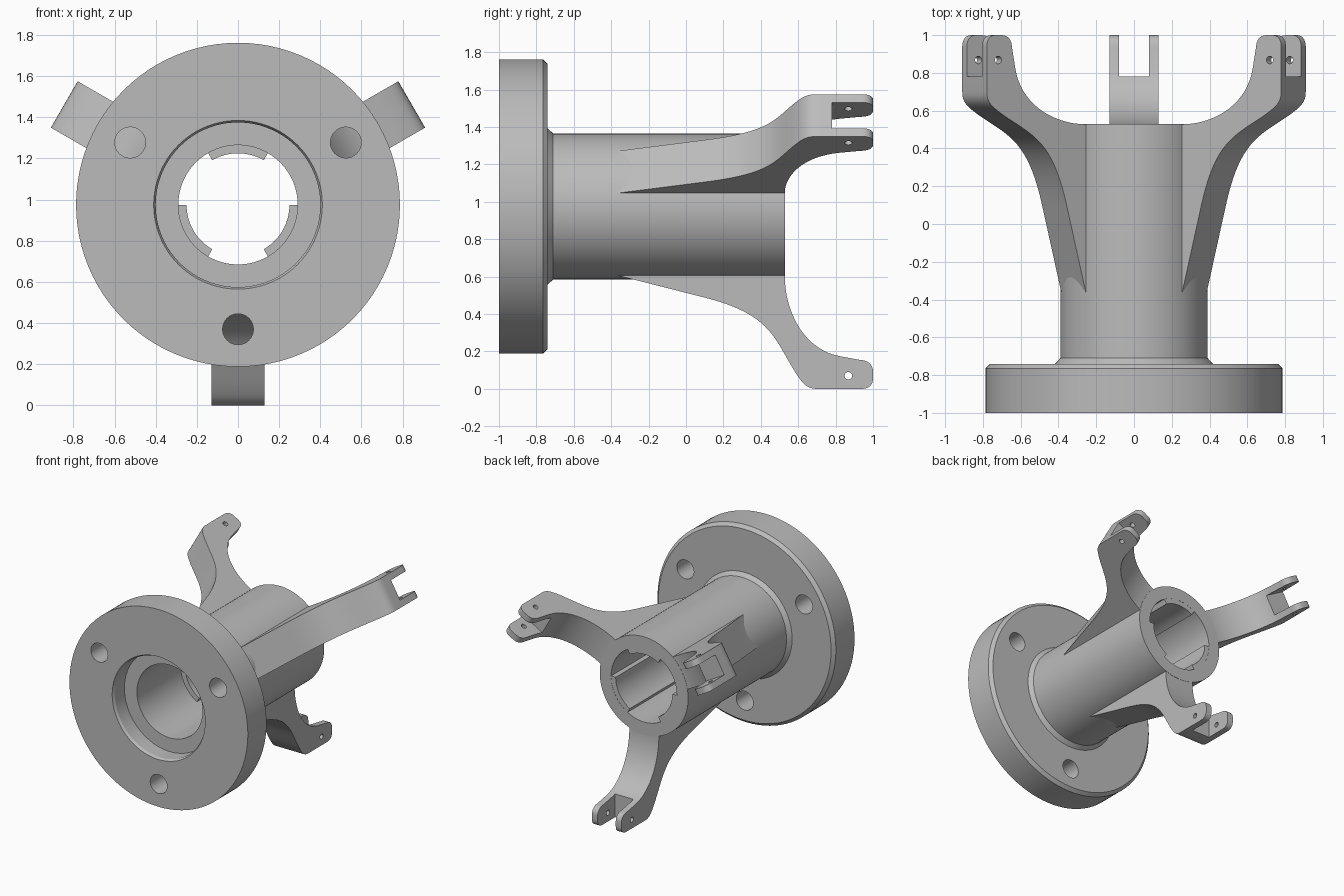
import bpy
import bmesh
from math import sin, cos, pi, radians
from mathutils import Matrix, Vector
from mathutils.geometry import interpolate_bezier

cube = bpy.data.objects.get("Cube")
if cube:
    bpy.data.objects.remove(cube, do_unlink=True)

AXIS_Z = 0.975
SEGMENTS = 96

grey = bpy.data.materials.new("machined_grey")
grey.use_nodes = True
grey.diffuse_color = (0.5, 0.5, 0.5, 1)
grey.node_tree.nodes["Principled BSDF"].inputs["Base Color"].default_value = (0.5, 0.5, 0.5, 1)


def make_object(name, bm):
    bmesh.ops.recalc_face_normals(bm, faces=bm.faces)
    mesh = bpy.data.meshes.new(name)
    bm.to_mesh(mesh)
    bm.free()
    mesh.materials.append(grey)
    obj = bpy.data.objects.new(name, mesh)
    bpy.context.collection.objects.link(obj)
    return obj


def prism(name, points, offset):
    """Closed solid made by sweeping a flat outline along an offset."""
    bm = bmesh.new()
    face = bm.faces.new([bm.verts.new(p) for p in points])
    swept = bmesh.ops.extrude_face_region(bm, geom=[face], use_keep_orig=True)
    verts = [v for v in swept["geom"] if isinstance(v, bmesh.types.BMVert)]
    bmesh.ops.translate(bm, verts=verts, vec=offset)
    return make_object(name, bm)


def lathe(name, profile):
    """Closed (radius, y) profile turned about the y axis."""
    bm = bmesh.new()
    rings = []
    for i in range(SEGMENTS):
        a = 2 * pi * i / SEGMENTS
        rings.append([bm.verts.new((r * cos(a), y, r * sin(a))) for r, y in profile])
    n = len(profile)
    for i, ring in enumerate(rings):
        after = rings[(i + 1) % SEGMENTS]
        for j in range(n):
            k = (j + 1) % n
            bm.faces.new((ring[j], ring[k], after[k], after[j]))
    return make_object(name, bm)


def rod(name, radius, depth, matrix):
    bm = bmesh.new()
    bmesh.ops.create_cone(bm, cap_ends=True, segments=32, radius1=radius,
                          radius2=radius, depth=depth, matrix=matrix)
    return make_object(name, bm)


def cut(target, cutters):
    """Subtract the cutters, apply, and discard them."""
    bpy.context.view_layer.objects.active = target
    for cutter in cutters:
        cutter.hide_render = True
        mod = target.modifiers.new("cut", "BOOLEAN")
        mod.operation = "DIFFERENCE"
        mod.solver = "EXACT"
        mod.object = cutter
        bpy.ops.object.modifier_apply(modifier=mod.name)
        bpy.data.objects.remove(cutter, do_unlink=True)


def place_three(obj, names, first_angle):
    """Repeat a part three times around the main axis."""
    parts = [obj, obj.copy(), obj.copy()]
    for i, part in enumerate(parts):
        part.name = names[i]
        if i:
            bpy.context.collection.objects.link(part)
        turn = Matrix.Rotation(radians(first_angle + 120 * i), 4, "Y")
        part.matrix_world = Matrix.Translation((0, 0, AXIS_Z)) @ turn
    return parts


def curve(a, b, c, d, steps=14):
    pts = [Vector((p[0], p[1], 0)) for p in (a, b, c, d)]
    return [(p.x, p.y) for p in interpolate_bezier(*pts, steps)]


# Flange, sleeve and counterbored bore as one turned body
sleeve = lathe("flanged_sleeve", [
    (0.41, -1), (0.787, -1), (0.787, -0.765), (0.762, -0.74),
    (0.418, -0.74), (0.39, -0.71), (0.39, 0.53), (0.29, 0.53),
    (0.29, -0.86), (0.40, -0.86), (0.40, -0.98)])

# Bolt holes through the flange
holes = []
for deg in (30, 150, 270):
    a = radians(deg)
    spot = Matrix.Translation((0.605 * cos(a), -0.87, 0.605 * sin(a)))
    holes.append(rod("bolt_cutter", 0.075, 0.6, spot @ Matrix.Rotation(pi / 2, 4, "X")))
cut(sleeve, holes)
sleeve.location.z = AXIS_Z

# Raised keys inside the rear of the bore
arc = [radians(60 + 60 * i / 16) for i in range(17)]
outline = [(0.25 * cos(a), -0.31, 0.25 * sin(a)) for a in arc]
outline += [(0.31 * cos(a), -0.31, 0.31 * sin(a)) for a in reversed(arc)]
key = prism("bore_key", outline, (0, 0.839, 0))
keys = place_three(key, ["top_bore_key", "left_bore_key", "right_bore_key"], 0)

# Swept arm side outline, as (y, distance from axis)
side = [(-0.36, 0.32), (-0.36, 0.37)]
side += curve((0.1, 0.487), (0.45, 0.575), (0.47, 0.70), (0.58, 0.88), 20)
side += curve((0.58, 0.88), (0.62, 0.94), (0.64, 0.975), (0.70, 0.975), 10)[1:]
side += curve((0.94, 0.975), (0.975, 0.975), (1, 0.955), (1, 0.92), 9)
side += curve((1, 0.885), (1, 0.845), (0.975, 0.822), (0.93, 0.82), 9)
side += curve((0.82, 0.80), (0.62, 0.76), (0.53, 0.55), (0.528, 0.375), 20)
side += [(0.528, 0.32)]
arm = prism("arm", [(-0.13, y, r) for y, r in side], (0.26, 0, 0))

# Fork slot and cross pin hole at the arm tip
slot = prism("slot_cutter", [(-0.08, 0.78, 0.6), (0.08, 0.78, 0.6),
                             (0.08, 1.2, 0.6), (-0.08, 1.2, 0.6)], (0, 0, 0.6))
pin = rod("pin_cutter", 0.02, 0.5,
          Matrix.Translation((0, 0.868, 0.905)) @ Matrix.Rotation(pi / 2, 4, "Y"))
cut(arm, [slot, pin])
arms = place_three(arm, ["left_arm", "bottom_arm", "right_arm"], 60)

# Smooth the round surfaces, keep machined edges crisp
bpy.ops.object.select_all(action="DESELECT")
for obj in (sleeve, key, arm):
    obj.select_set(True)
bpy.context.view_layer.objects.active = sleeve
bpy.ops.object.shade_smooth_by_angle(angle=radians(25))
